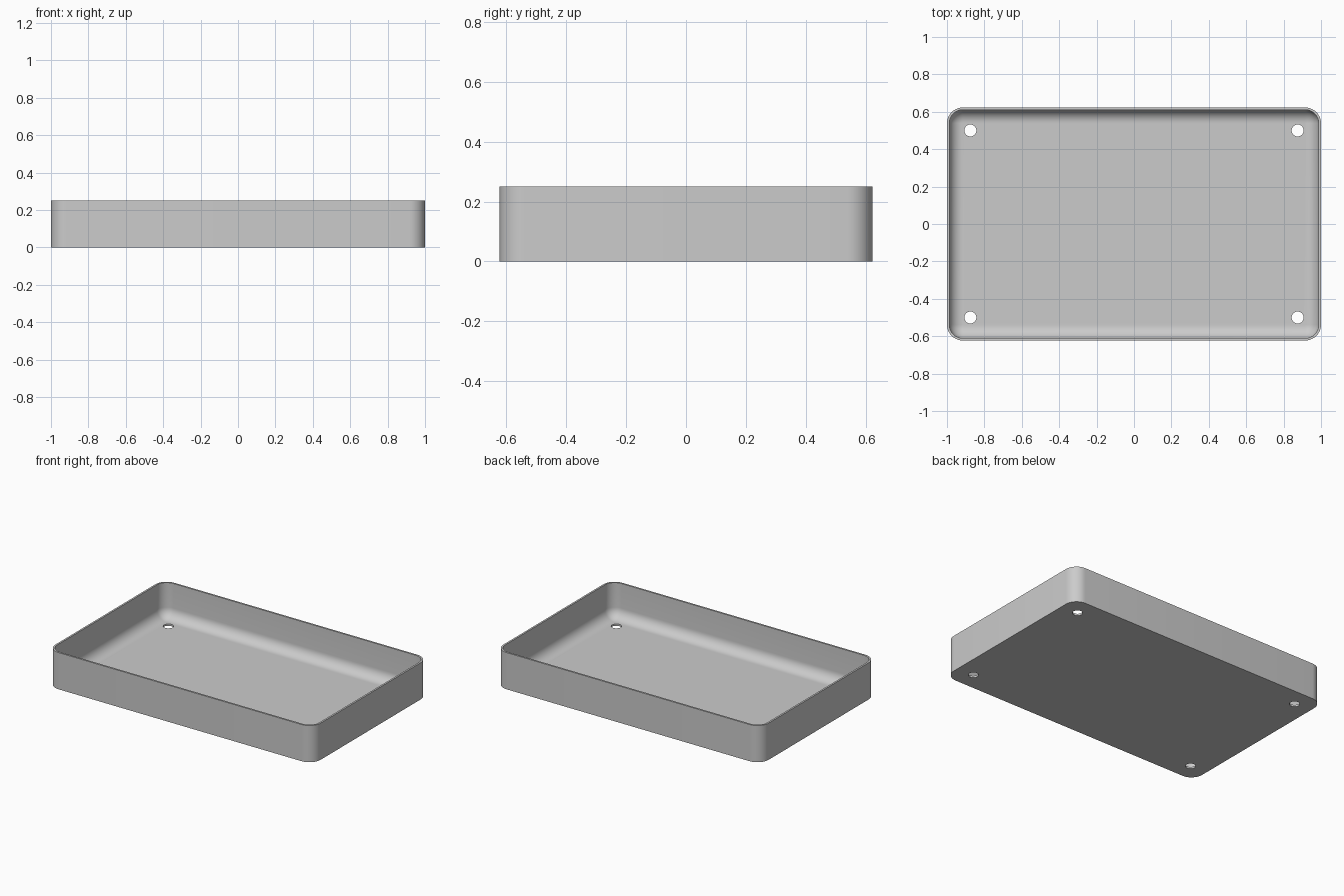
import bpy, bmesh
from math import sin, cos, pi, radians

cube = bpy.data.objects.get("Cube")
if cube:
    bpy.data.objects.remove(cube, do_unlink=True)

HALF_X, HALF_Y, HEIGHT = 1.0, 0.623, 0.25
CORNER, WALL, FILLET = 0.085, 0.0125, 0.07
STEPS = 10

grey = bpy.data.materials.new("plain_grey")
grey.use_nodes = True
colour = (0.6, 0.6, 0.6, 1)
grey.diffuse_color = colour
grey.node_tree.nodes["Principled BSDF"].inputs["Base Color"].default_value = colour


def rounded_ring(bm, inset, z):
    """Rounded rectangle of vertices, shrunk evenly by inset."""
    verts = []
    centres = ((1, 1), (-1, 1), (-1, -1), (1, -1))
    for quarter, (sx, sy) in enumerate(centres):
        for i in range(STEPS + 1):
            a = (quarter + i / STEPS) * pi / 2
            r = CORNER - inset
            verts.append(bm.verts.new((sx * (HALF_X - CORNER) + r * cos(a),
                                       sy * (HALF_Y - CORNER) + r * sin(a), z)))
    return verts


# Tray shell: outer wall, rim, inner wall and the rounded inner floor edge
profile = [(0, 0), (0, HEIGHT), (WALL, HEIGHT)]
for i in range(STEPS + 1):
    a = i / STEPS * pi / 2
    profile.append((WALL + FILLET * (1 - cos(a)), WALL + FILLET * (1 - sin(a))))

bm = bmesh.new()
rings = [rounded_ring(bm, inset, z) for inset, z in profile]
for low, high in zip(rings, rings[1:]):
    for i in range(len(low)):
        j = (i + 1) % len(low)
        bm.faces.new((low[i], low[j], high[j], high[i]))
bm.faces.new(rings[0][::-1])
bm.faces.new(rings[-1])
bmesh.ops.recalc_face_normals(bm, faces=bm.faces)
mesh = bpy.data.meshes.new("tray")
bm.to_mesh(mesh)
bm.free()
mesh.materials.append(grey)
tray = bpy.data.objects.new("tray", mesh)
bpy.context.collection.objects.link(tray)

# Four screw holes through the floor
bm = bmesh.new()
for sx in (-1, 1):
    for sy in (-1, 1):
        made = bmesh.ops.create_cone(bm, cap_ends=True, segments=32, radius1=0.032,
                                     radius2=0.032, depth=0.2)
        bmesh.ops.translate(bm, verts=made["verts"], vec=(sx * 0.875, sy * 0.5, 0))
mesh = bpy.data.meshes.new("hole_cutter")
bm.to_mesh(mesh)
bm.free()
mesh.materials.append(grey)
cutter = bpy.data.objects.new("hole_cutter", mesh)
bpy.context.collection.objects.link(cutter)

holes = tray.modifiers.new("holes", "BOOLEAN")
holes.operation, holes.solver, holes.object = "DIFFERENCE", "EXACT", cutter
bpy.ops.object.select_all(action="DESELECT")
tray.select_set(True)
bpy.context.view_layer.objects.active = tray
bpy.ops.object.modifier_apply(modifier="holes")
bpy.data.objects.remove(cutter, do_unlink=True)
bpy.ops.object.shade_smooth_by_angle(angle=radians(35))
